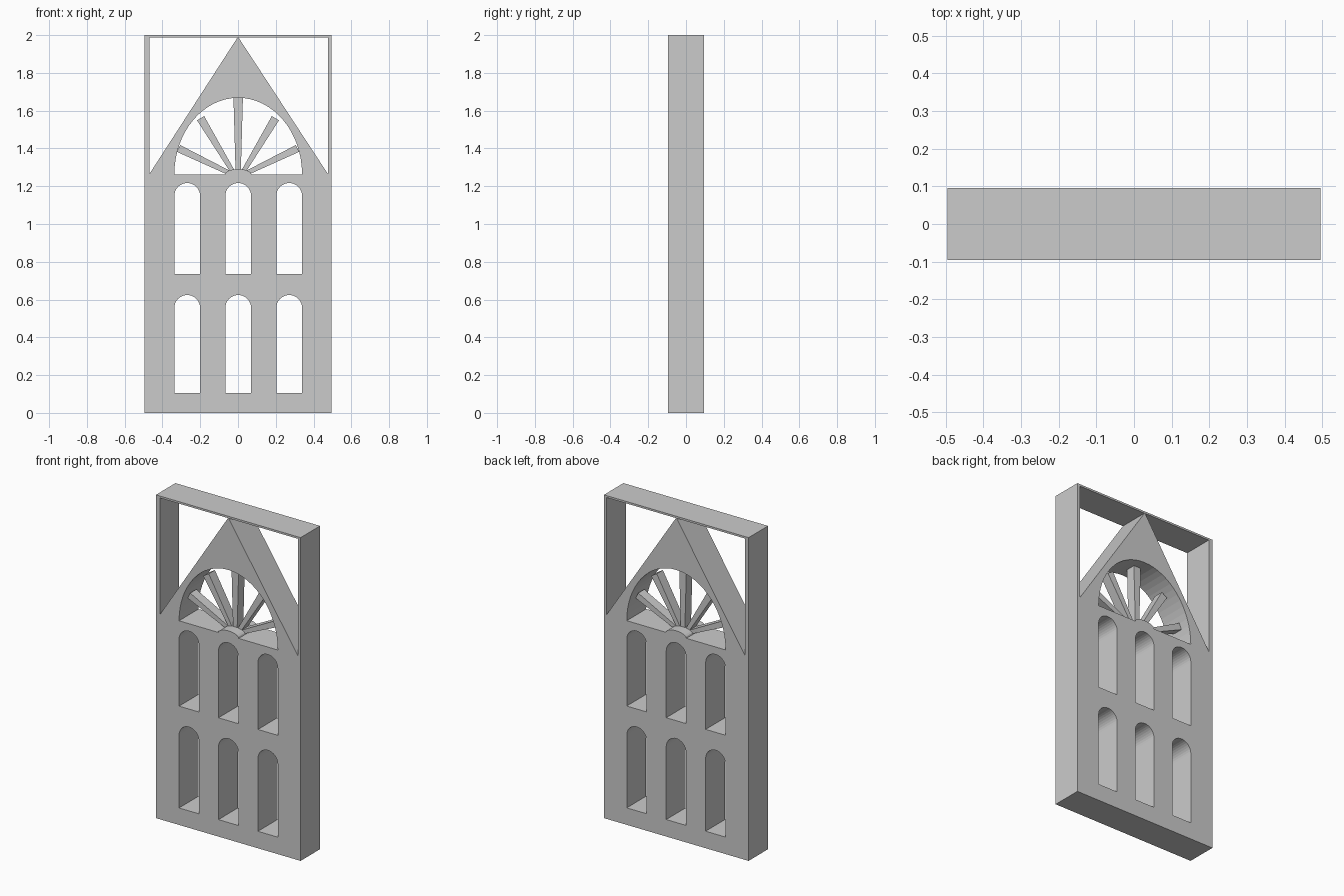
import bpy, bmesh
from math import pi, sin, cos
from mathutils import Vector

if "Cube" in bpy.data.objects:
    bpy.data.objects.remove(bpy.data.objects["Cube"])

HALF_DEPTH = 0.095


def arc(cx, cz, rx, rz, n, start=0.0, end=pi):
    return [(cx + rx * cos(start + (end - start) * i / n),
             cz + rz * sin(start + (end - start) * i / n)) for i in range(n + 1)]


def filled_panel(name, loops, half_depth):
    """Extrude an outline with holes along y into a solid mesh."""
    cu = bpy.data.curves.new(name, 'CURVE')
    cu.dimensions = '2D'
    cu.fill_mode = 'BOTH'
    cu.extrude = half_depth
    for loop in loops:
        s = cu.splines.new('POLY')
        s.points.add(len(loop) - 1)
        for p, (x, z) in zip(s.points, loop):
            p.co = (x, z, 0, 1)
        s.use_cyclic_u = True
    ob = bpy.data.objects.new(name, cu)
    bpy.context.collection.objects.link(ob)
    ob.rotation_euler = (pi / 2, 0, 0)
    bpy.ops.object.select_all(action='DESELECT')
    ob.select_set(True)
    bpy.context.view_layer.objects.active = ob
    bpy.ops.object.convert(target='MESH')
    bpy.ops.object.transform_apply(rotation=True)
    # weld caps to the side walls
    me = bpy.context.object.data
    bm = bmesh.new()
    bm.from_mesh(me)
    bmesh.ops.remove_doubles(bm, verts=bm.verts, dist=1e-5)
    bmesh.ops.recalc_face_normals(bm, faces=bm.faces)
    for f in bm.faces:
        f.smooth = False
    bm.to_mesh(me)
    bm.free()


def window(cx, sill, top, half=0.068):
    return [(cx - half, sill), (cx + half, sill)] + arc(cx, top - half, half, half, 16)


# outer slab
loops = [[(-0.495, 0), (0.495, 0), (0.495, 2), (-0.495, 2)]]

# two rows of arched windows
for sill, top in ((0.105, 0.624), (0.735, 1.217)):
    for cx in (-0.269, 0.001, 0.271):
        loops.append(window(cx, sill, top))

# openings beside the gable
loops.append([(-0.469, 1.265), (-0.002, 1.988), (-0.469, 1.988)])
loops.append([(0.476, 1.265), (0.476, 1.988), (0.002, 1.988)])

# fanlight opening with a low hub on its sill
hub = arc(0.001, 1.263, 0.07, 0.028, 10, pi, 0)
loops.append(arc(0.001, 1.263, 0.338, 0.405, 32) + hub)

filled_panel("facade", loops, HALF_DEPTH)


# fanlight spokes, tapering towards the hub
def spoke(name, inner, outer, w_in, w_out):
    a, b = Vector(inner), Vector(outer)
    d = (b - a).normalized()
    n = Vector((-d.y, d.x))
    quad = [a - n * w_in, b - n * w_out, b + n * w_out, a + n * w_in]
    filled_panel(name, [[tuple(p) for p in quad]], 0.03)


spoke("spoke_middle", (0.001, 1.28), (0.001, 1.668), 0.014, 0.025)
for side, label in ((-1, "left"), (1, "right")):
    spoke("spoke_upper_" + label, (side * 0.03, 1.28), (side * 0.198, 1.56), 0.012, 0.022)
    spoke("spoke_lower_" + label, (side * 0.05, 1.272), (side * 0.315, 1.40), 0.012, 0.02)
